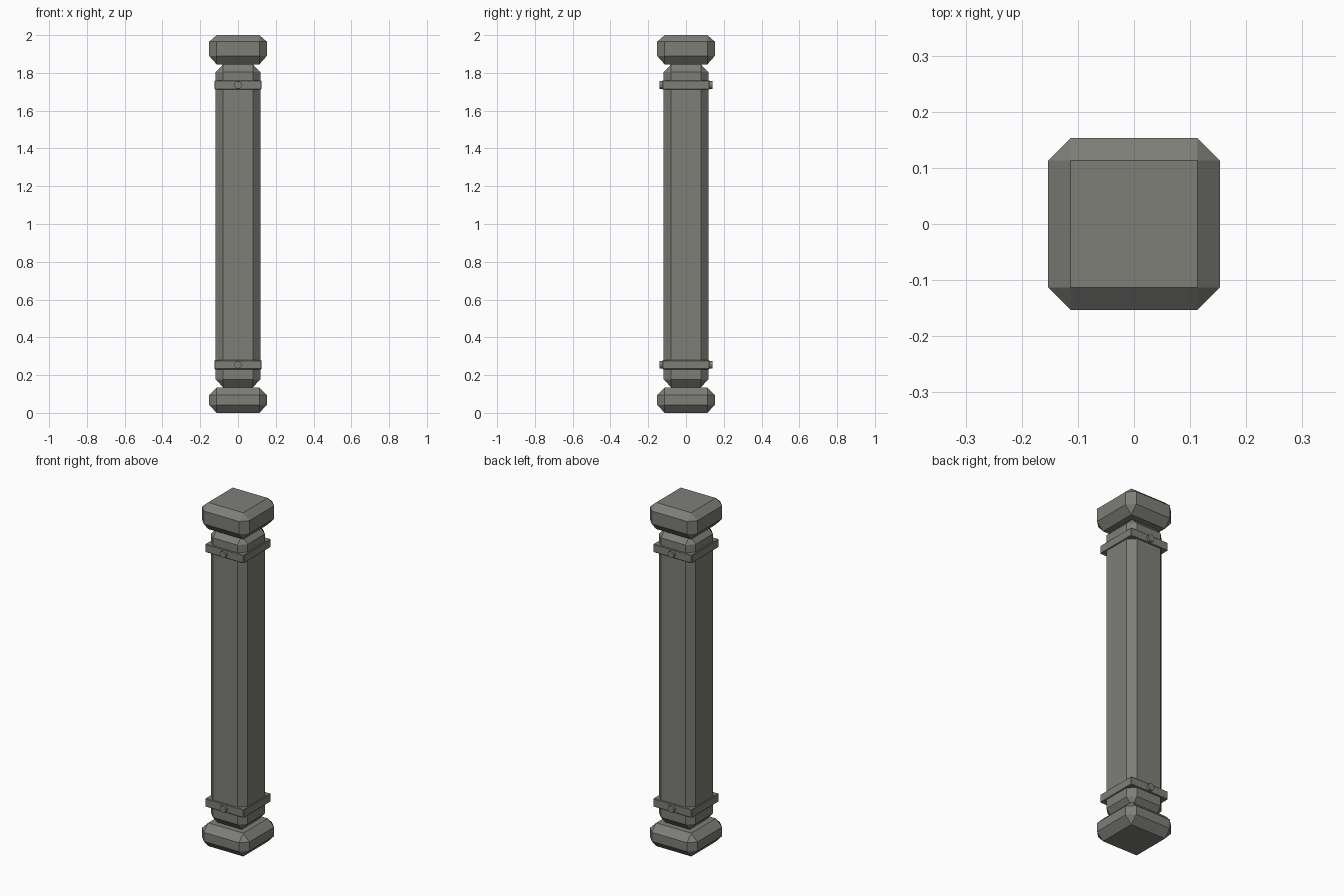
import bpy, bmesh, math
from mathutils import Matrix

cube = bpy.data.objects.get("Cube")
if cube:
    bpy.data.objects.remove(cube, do_unlink=True)

stone = bpy.data.materials.new("warm_grey_stone")
stone.use_nodes = True
GREY = (0.21, 0.21, 0.19, 1)
stone.diffuse_color = GREY
stone.node_tree.nodes["Principled BSDF"].inputs["Base Color"].default_value = GREY


def finish(name, bm):
    bmesh.ops.recalc_face_normals(bm, faces=bm.faces)
    mesh = bpy.data.meshes.new(name)
    bm.to_mesh(mesh)
    bm.free()
    mesh.materials.append(stone)
    obj = bpy.data.objects.new(name, mesh)
    bpy.context.collection.objects.link(obj)
    return obj


def chamfered_block(name, half, z0, z1, cut, low_cut, high_cut):
    """Square block with every edge chamfered and triangular corners."""
    bm = bmesh.new()
    inner = half - cut
    pts = []
    for sx in (-1, 1):
        for sy in (-1, 1):
            for z, zin in ((z0, z0 + low_cut), (z1, z1 - high_cut)):
                pts += [(sx * inner, sy * inner, z),
                        (sx * half, sy * inner, zin),
                        (sx * inner, sy * half, zin)]
    verts = [bm.verts.new(p) for p in pts]
    bmesh.ops.convex_hull(bm, input=verts)
    bmesh.ops.dissolve_limit(bm, angle_limit=math.radians(1),
                             verts=bm.verts, edges=bm.edges)
    return finish(name, bm)


def band(name, z):
    """Thin square strap around the shaft."""
    bm = bmesh.new()
    bmesh.ops.create_cube(bm, size=1, matrix=Matrix.Translation((0, 0, z))
                          @ Matrix.Diagonal((0.248, 0.25, 0.048, 1)))
    bmesh.ops.bevel(bm, geom=bm.edges[:], offset=0.003, segments=1,
                    affect='EDGES')
    return finish(name, bm)


def rivet(name, side, z):
    """Short round stud on the front or back of a band."""
    bm = bmesh.new()
    bmesh.ops.create_cone(bm, cap_ends=True, segments=12, radius1=0.02,
                          radius2=0.02, depth=0.04,
                          matrix=Matrix.Translation((0, side * 0.12, z))
                          @ Matrix.Rotation(math.pi / 2, 4, 'X'))
    return finish(name, bm)


# Foot, shaft and cap
chamfered_block("base_block", 0.153, 0, 0.135, 0.04, 0.043, 0.04)
chamfered_block("shaft", 0.118, 0.135, 1.845, 0.039, 0.043, 0.04)
chamfered_block("cap_block", 0.153, 1.845, 2, 0.04, 0.045, 0.035)

# Straps with studs near each end
for label, z in (("lower", 0.255), ("upper", 1.736)):
    band(label + "_band", z)
    for where, side in (("front", -1), ("back", 1)):
        rivet(f"{label}_{where}_rivet", side, z)
